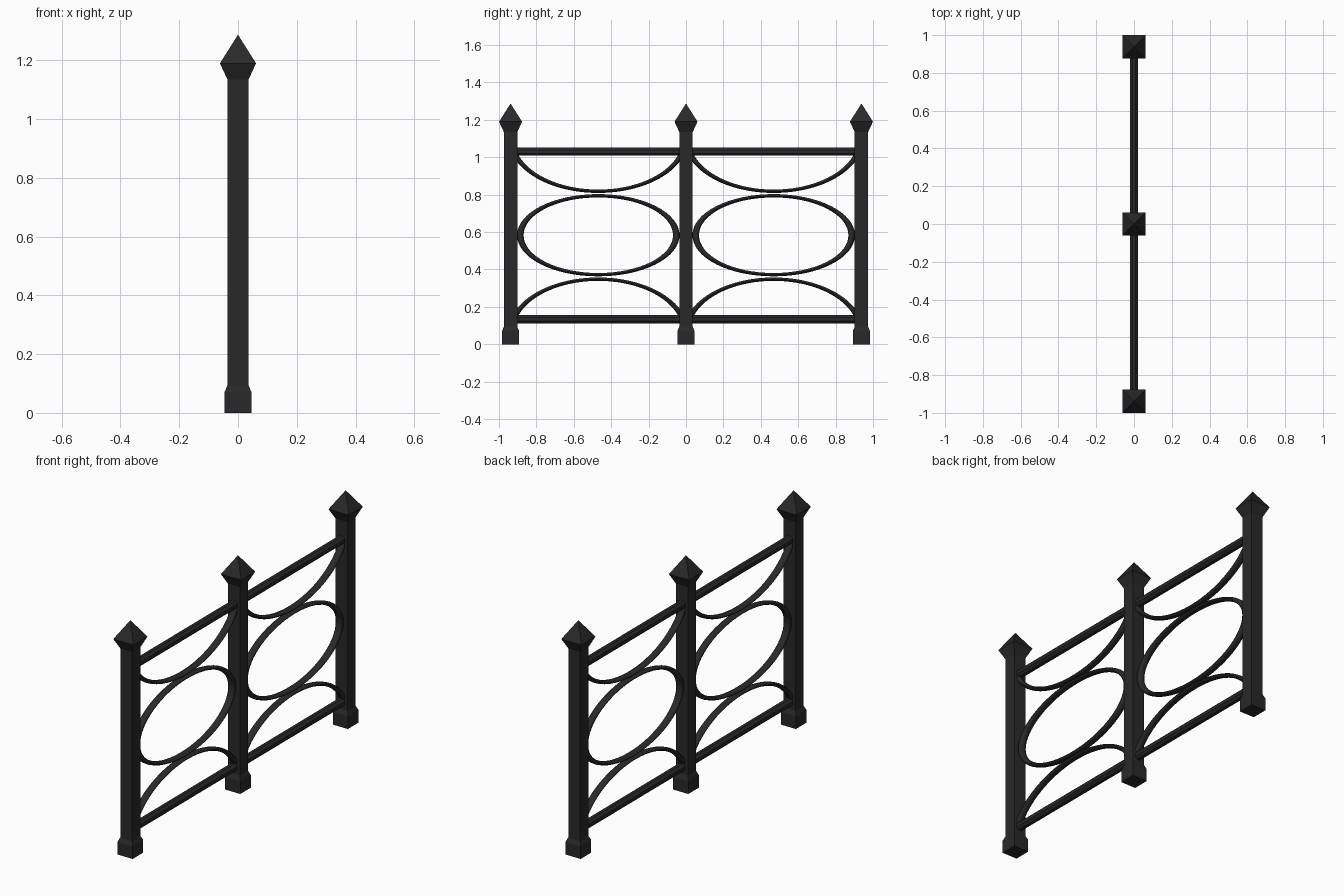
import bpy, bmesh
from math import cos, sin, pi, asin

if "Cube" in bpy.data.objects:
    bpy.data.objects.remove(bpy.data.objects["Cube"])

iron = bpy.data.materials.new("black_iron")
iron.diffuse_color = (0.022, 0.022, 0.023, 1)
iron.use_nodes = True
iron.node_tree.nodes["Principled BSDF"].inputs["Base Color"].default_value = iron.diffuse_color

PITCH = 0.938      # post spacing
MID_Z = 0.583      # symmetry height of the infill panel


def loft(name, sections, closed=False, smooth=False):
    """Skin a list of equal-length point rings into one object."""
    bm = bmesh.new()
    rings = [[bm.verts.new(p) for p in s] for s in sections]
    n = len(rings[0])
    pairs = list(zip(rings, rings[1:])) + ([(rings[-1], rings[0])] if closed else [])
    for a, b in pairs:
        for i in range(n):
            j = (i + 1) % n
            bm.faces.new((a[i], a[j], b[j], b[i]))
    if not closed:
        bm.faces.new(rings[0])
        bm.faces.new(rings[-1])
    bmesh.ops.remove_doubles(bm, verts=bm.verts, dist=1e-5)
    bmesh.ops.recalc_face_normals(bm, faces=bm.faces)
    me = bpy.data.meshes.new(name)
    bm.to_mesh(me)
    bm.free()
    me.materials.append(iron)
    ob = bpy.data.objects.new(name, me)
    bpy.context.collection.objects.link(ob)
    if smooth:
        bpy.ops.object.select_all(action='DESELECT')
        ob.select_set(True)
        bpy.context.view_layer.objects.active = ob
        bpy.ops.object.shade_smooth_by_angle(angle=pi / 4)
    return ob


def post(name, y):
    """Square post with flared foot and pyramid cap."""
    profile = [(0.046, 0), (0.046, 0.07), (0.036, 0.094), (0.036, 1.135), (0.0615, 1.19), (0.0008, 1.286)]
    corners = [(-1, -1), (1, -1), (1, 1), (-1, 1)]
    return loft(name, [[(r * cx, y + r * cy, z) for cx, cy in corners] for r, z in profile])


def rail(name, z, y0, y1, r=0.0235):
    """Octagonal bar along y."""
    angs = [pi / 8 + i * pi / 4 for i in range(8)]
    return loft(name, [[(r * cos(a), y, z + r * sin(a)) for a in angs] for y in (y0, y1)])


def hoop(name, yc, zc, a, b, start, end, steps, closed=False):
    """Round-section hoop stretched into an oval in the yz plane."""
    depth, t = 0.020, 0.035
    secs = []
    for k in range(steps):
        u = start + (end - start) * k / (steps if closed else steps - 1)
        sec = []
        for i in range(12):
            v = 2 * pi * i / 12
            s = 1 + t * cos(v) * (0.215 / b if b > 0.215 else 1) * 1.2
            sec.append((depth * sin(v), yc + a * s * cos(u), zc + b * s * sin(u)))
        secs.append(sec)
    return loft(name, secs, closed, True)


# posts
for label, y in (("left", -PITCH), ("middle", 0), ("right", PITCH)):
    post(label + "_post", y)

# rails and oval infill for both bays
A, B = 0.465, 0.28
half = asin(0.447 / A)
for label, side in (("left", -1), ("right", 1)):
    yc = side * PITCH / 2
    y0, y1 = sorted((0, side * PITCH))
    rail(label + "_top_rail", 1.03, y0, y1)
    rail(label + "_bottom_rail", 0.134, y0, y1)
    hoop(label + "_oval", yc, MID_Z, 0.417, 0.211, 0, 2 * pi, 64, True)
    hoop(label + "_upper_arc", yc, MID_Z + 0.235 + B, A, B, -pi / 2 - half, -pi / 2 + half, 40)
    hoop(label + "_lower_arc", yc, MID_Z - 0.235 - B, A, B, pi / 2 - half, pi / 2 + half, 40)
